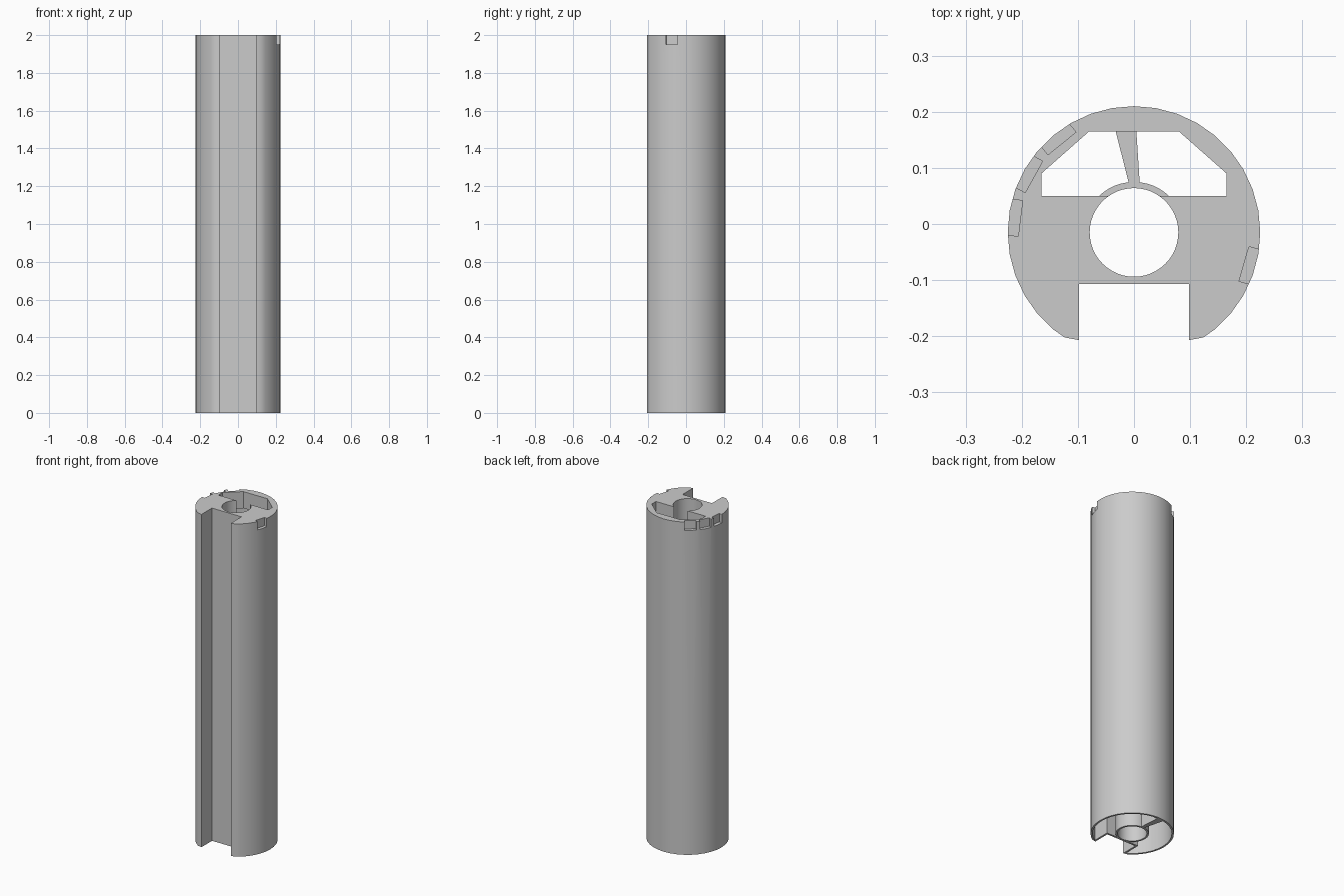
import bpy
import bmesh
from math import cos, sin, pi, radians
from mathutils import Matrix

cube = bpy.data.objects.get("Cube")
if cube:
    bpy.data.objects.remove(cube, do_unlink=True)

CY = -0.015       # centre line of the tube in y
HEIGHT = 2.0
CAP = 1.9         # underside of the solid top cap
WALL = 0.011

grey = bpy.data.materials.new("plain_grey")
grey.use_nodes = True
grey.diffuse_color = (0.6, 0.6, 0.6, 1)
grey.node_tree.nodes["Principled BSDF"].inputs["Base Color"].default_value = (0.6, 0.6, 0.6, 1)


def prism(name, outline, z0, z1):
    """Extrude a flat outline between two heights."""
    bm = bmesh.new()
    face = bm.faces.new([bm.verts.new((x, y, z0)) for x, y in outline])
    grown = bmesh.ops.extrude_face_region(bm, geom=[face])["geom"]
    top = [v for v in grown if isinstance(v, bmesh.types.BMVert)]
    bmesh.ops.translate(bm, verts=top, vec=(0, 0, z1 - z0))
    bmesh.ops.recalc_face_normals(bm, faces=bm.faces)
    mesh = bpy.data.meshes.new(name)
    bm.to_mesh(mesh)
    bm.free()
    mesh.materials.append(grey)
    obj = bpy.data.objects.new(name, mesh)
    bpy.context.collection.objects.link(obj)
    return obj


def circle(radius, sides):
    return [(radius * cos(2 * pi * i / sides), CY + radius * sin(2 * pi * i / sides))
            for i in range(sides)]


def box(x0, x1, y0, y1):
    return [(x0, y0), (x1, y0), (x1, y1), (x0, y1)]


def mirrored(half):
    """Complete a right-hand outline with its mirror image."""
    return half + [(-x, y) for x, y in reversed(half)]


def cut(target, cutter):
    """Subtract the cutter for good and discard it."""
    mod = target.modifiers.new("cut", 'BOOLEAN')
    mod.operation = 'DIFFERENCE'
    mod.solver = 'EXACT'
    mod.object = cutter
    bpy.context.view_layer.update()
    bpy.ops.object.select_all(action='DESELECT')
    bpy.context.view_layer.objects.active = target
    target.select_set(True)
    bpy.ops.object.modifier_apply(modifier=mod.name)
    bpy.data.objects.remove(cutter, do_unlink=True)


# Outer barrel
body = prism("slotted_barrel", circle(0.225, 36), 0, HEIGHT)

# Hollow below the cap, leaving slot walls, bore sleeve and a tapered rib
hollow = prism("hollow", circle(0.225 - WALL, 36), -0.1, CAP)
cut(hollow, prism("slot_walls", box(-0.098 - WALL, 0.098 + WALL, -0.4, -0.107 + WALL), -0.3, 2.3))
cut(hollow, prism("bore_sleeve", circle(0.09, 48), -0.3, 2.3))
rib = [(-0.006, 0.06), (0.011, 0.06), (0.0, 0.23), (-0.049, 0.23)]
cut(hollow, prism("rib", rib, -0.3, 2.3))
cut(body, hollow)

# Front slot with slightly trimmed lips
slot = mirrored([(0.14, -0.4), (0.14, -0.199), (0.098, -0.207), (0.098, -0.107)])
cut(body, prism("slot", slot, -0.2, 2.2))

# Central bore and the window through the cap
cut(body, prism("bore", circle(0.079, 48), -0.2, 2.2))
window = mirrored([(0.165, 0.05), (0.165, 0.09), (0.08, 0.165)])
cut(body, prism("window", window, CAP - 0.0005, 2.2))

# Shallow rim notches around the top edge
for angle in (-16, 129, 151, 173):
    notch = prism("notch", box(0.204, 0.3, -0.032, 0.032), HEIGHT - 0.05, 2.2)
    notch.data.transform(Matrix.Translation((0, CY, 0)) @ Matrix.Rotation(radians(angle), 4, 'Z'))
    cut(body, notch)

# Smooth barrel with crisp edges
bpy.ops.object.select_all(action='DESELECT')
bpy.context.view_layer.objects.active = body
body.select_set(True)
bpy.ops.object.shade_smooth_by_angle(angle=radians(25))
